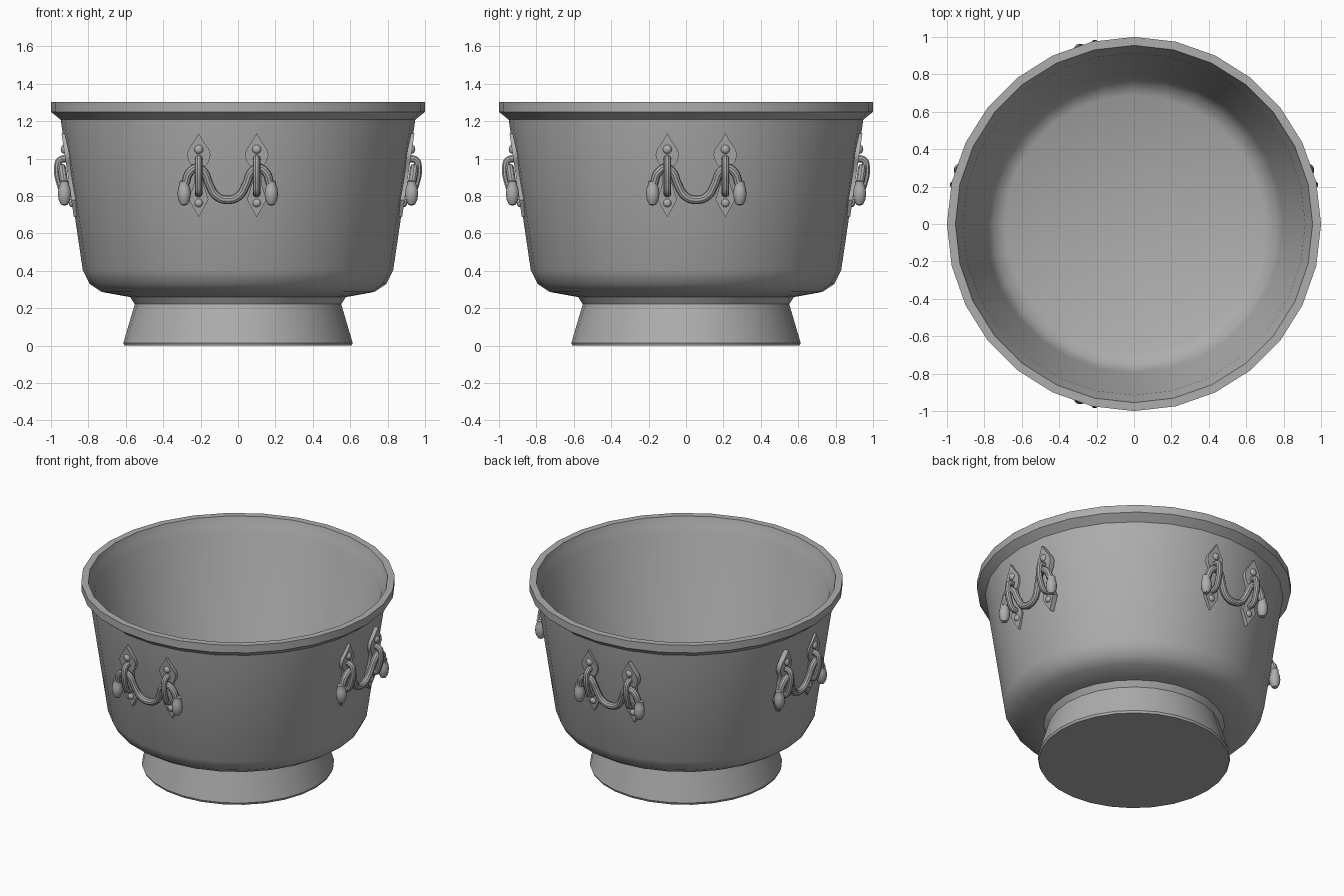
import bpy, bmesh, math
from mathutils import Matrix, Vector

cube = bpy.data.objects.get("Cube")
if cube:
    bpy.data.objects.remove(cube)

metal = bpy.data.materials.new("grey_metal")
metal.use_nodes = True
GREY = (0.42, 0.42, 0.42, 1)
metal.diffuse_color = GREY
metal.node_tree.nodes["Principled BSDF"].inputs["Base Color"].default_value = GREY


def add_object(name, mesh, angle=35):
    mesh.name = name
    mesh.materials.clear()
    mesh.materials.append(metal)
    for p in mesh.polygons:
        p.use_smooth = True
    mesh.set_sharp_from_angle(angle=math.radians(angle))
    obj = bpy.data.objects.new(name, mesh)
    bpy.context.collection.objects.link(obj)
    return obj


def finish(bm):
    bmesh.ops.recalc_face_normals(bm, faces=bm.faces)
    mesh = bpy.data.meshes.new("part")
    bm.to_mesh(mesh)
    bm.free()
    return mesh


def lathe(profile, sides, centre=(0, 0)):
    """Revolve (radius, z) points around a vertical axis."""
    bm = bmesh.new()
    verts = [bm.verts.new((r, 0, z)) for r, z in profile]
    edges = [bm.edges.new(pair) for pair in zip(verts, verts[1:])]
    bmesh.ops.spin(bm, geom=verts + edges, axis=(0, 0, 1), cent=(0, 0, 0),
                   angle=math.tau, steps=sides, use_merge=True)
    bmesh.ops.remove_doubles(bm, verts=bm.verts, dist=0.0005)
    bmesh.ops.translate(bm, verts=bm.verts, vec=(*centre, 0))
    return finish(bm)


def wall(z, out=0):
    """Front wall position (y) at a height, moved outwards."""
    return -(0.83 + 0.147 * (z - 0.404) + out)


def tube(points, radius):
    """Round bar along a smooth path."""
    cu = bpy.data.curves.new("path", "CURVE")
    cu.dimensions = "3D"
    cu.bevel_depth, cu.bevel_resolution, cu.resolution_u = radius, 3, 5
    cu.use_fill_caps = True
    sp = cu.splines.new("BEZIER")
    sp.bezier_points.add(len(points) - 1)
    for bp, co in zip(sp.bezier_points, points):
        bp.co = co
        bp.handle_left_type = bp.handle_right_type = "AUTO"
    obj = bpy.data.objects.new("path", cu)
    bpy.context.collection.objects.link(obj)
    graph = bpy.context.evaluated_depsgraph_get()
    mesh = bpy.data.meshes.new_from_object(obj.evaluated_get(graph))
    bpy.data.objects.remove(obj)
    bpy.data.curves.remove(cu)
    return mesh


def plate(x):
    """Pointed mounting plate lying on the wall."""
    half = [(0.03, 1.085), (0.055, 1.05), (0.063, 1.02), (0.053, 0.985),
            (0.028, 0.95), (0.025, 0.87), (0.052, 0.78)]
    outline = ([(0, 1.135)] + half + [(0, 0.687)]
               + [(-u, z) for u, z in reversed(half)])
    bm = bmesh.new()
    face = bm.faces.new([bm.verts.new((x + u, wall(z, 0.006), z)) for u, z in outline])
    ext = bmesh.ops.extrude_face_region(bm, geom=[face])
    moved = [v for v in ext["geom"] if isinstance(v, bmesh.types.BMVert)]
    bmesh.ops.translate(bm, verts=moved, vec=(0, 0.035, 0))
    return finish(bm)


def rivet(x, z, radius):
    bm = bmesh.new()
    bmesh.ops.create_uvsphere(bm, u_segments=12, v_segments=8, radius=radius)
    bmesh.ops.scale(bm, verts=bm.verts, vec=(1, 0.7, 1))
    bmesh.ops.translate(bm, verts=bm.verts, vec=(x, wall(z, 0.006), z))
    return finish(bm)


# Bowl with lip, rounded base and hollow inside
add_object("bowl", lathe([
    (0, 0.25), (0.578, 0.26), (0.728, 0.287), (0.793, 0.33), (0.83, 0.404),
    (0.948, 1.208), (1.0, 1.25), (1.0, 1.303), (0.955, 1.303), (0.94, 1.25),
    (0.915, 1.2), (0.795, 0.43), (0.755, 0.36), (0.69, 0.325), (0, 0.31)], 28))

# Flared foot, closed underneath
add_object("foot", lathe([
    (0, 0), (0.607, 0), (0.613, 0.015), (0.552, 0.222), (0.578, 0.262), (0, 0.262)], 28))

# Front handle parts
MID = -0.055
parts = []
bail_half = [(0.225, 0.87), (0.205, 0.925), (0.165, 0.95), (0.128, 0.93),
             (0.1, 0.865), (0.06, 0.8)]
bail = [(-u, z) for u, z in bail_half] + [(0, 0.78)] + list(reversed(bail_half))
parts.append(("handle_bail", tube(
    [(MID + u, wall(z, 0.032), z) for u, z in bail], 0.023)))
acorn = [(0, 0.748), (0.018, 0.754), (0.031, 0.778), (0.036, 0.81),
         (0.032, 0.842), (0.024, 0.865), (0.026, 0.878), (0, 0.888)]
loop = [(-0.015, 1.0), (0.035, 0.992), (0.052, 0.96), (0.052, 0.86),
        (0.038, 0.822), (-0.015, 0.812)]
for side, label in ((-1, "right"), (1, "left")):
    x = MID + side * 0.155
    parts += [
        (f"mount_plate_{label}", plate(x)),
        (f"upper_rivet_{label}", rivet(x, 1.05, 0.024)),
        (f"lower_rivet_{label}", rivet(x, 0.763, 0.022)),
        (f"mount_loop_{label}", tube([(x, wall(z, n), z) for n, z in loop], 0.02)),
        (f"handle_knob_{label}", lathe(acorn, 14, (MID + side * 0.233, wall(0.82, 0.037)))),
    ]

# Repeat the handle on all four sides
SIDES = {
    "front": ((1, 0), (0, 1)),
    "back": ((1, 0), (0, -1)),
    "left": ((0, -1), (-1, 0)),
    "right": ((0, 1), (-1, 0)),
}
for where, (row_x, row_y) in SIDES.items():
    turn = Matrix(((*row_x, 0), (*row_y, 0), (0, 0, 1)))
    for name, mesh in parts:
        copy = mesh.copy()
        copy.transform(turn.to_4x4())
        if turn.determinant() < 0:
            copy.flip_normals()
        add_object(f"{where}_{name}", copy)
for name, mesh in parts:
    bpy.data.meshes.remove(mesh)
